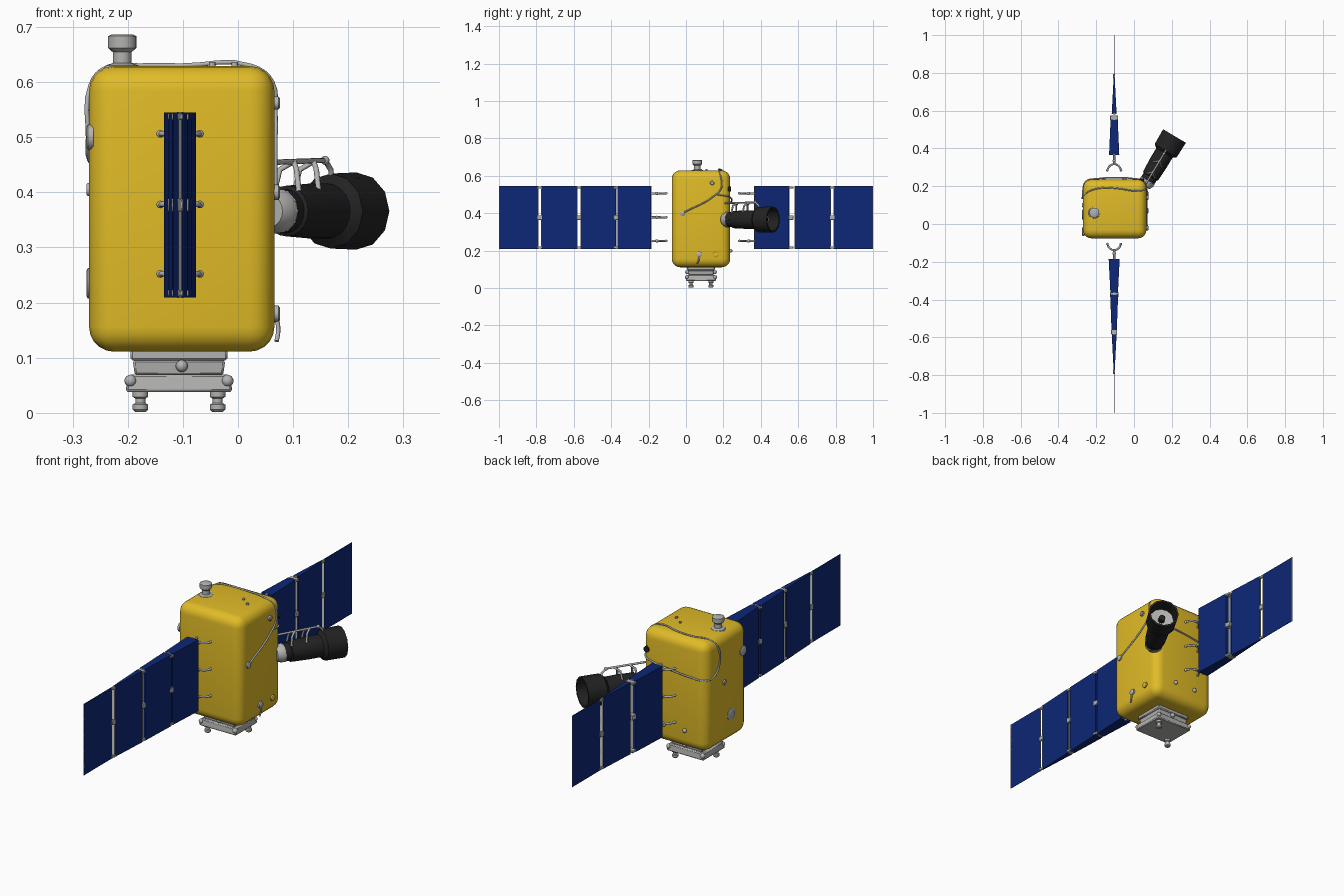
import bpy, bmesh, math
from mathutils import Vector

old = bpy.data.objects.get("Cube")
if old:
    bpy.data.objects.remove(old, do_unlink=True)


def material(name, rgb):
    m = bpy.data.materials.new(name)
    m.use_nodes = True
    m.diffuse_color = (*rgb, 1)
    m.node_tree.nodes["Principled BSDF"].inputs["Base Color"].default_value = (*rgb, 1)
    return m


YELLOW = material("foil_yellow", (0.75, 0.5, 0.02))
BLUE = material("panel_blue", (0.004, 0.02, 0.18))
GREY = material("metal_grey", (0.45, 0.45, 0.44))
BLACK = material("tube_black", (0.016, 0.016, 0.016))


def finish(bm, name, mat, angle=40):
    bmesh.ops.recalc_face_normals(bm, faces=bm.faces)
    me = bpy.data.meshes.new(name)
    bm.to_mesh(me)
    bm.free()
    me.materials.append(mat)
    for p in me.polygons:
        p.use_smooth = True
    me.set_sharp_from_angle(angle=math.radians(angle))
    ob = bpy.data.objects.new(name, me)
    bpy.context.collection.objects.link(ob)
    return ob


def box(name, centre, size, mat, bevel=0, segments=4, shape=None):
    """Box; shape(v) may move the corners before bevelling."""
    bm = bmesh.new()
    bmesh.ops.create_cube(bm, size=1)
    for v in bm.verts:
        v.co = Vector(centre) + v.co * Vector(size)
        if shape:
            shape(v)
    if bevel:
        bmesh.ops.bevel(bm, geom=bm.edges[:], offset=bevel, segments=segments,
                        profile=0.5, affect='EDGES')
    return finish(bm, name, mat)


def lathe(name, origin, axis, profile, mat, sides=16):
    """Spin (radius, distance) points round an axis."""
    bm = bmesh.new()
    turn = Vector(axis).to_track_quat('Z', 'Y')
    rings = []
    for r, h in profile:
        rings.append([bm.verts.new(Vector(origin) + turn @ Vector(
            (r * math.cos(a), r * math.sin(a), h)))
            for a in (math.tau * i / sides for i in range(sides))])
    for a, b in zip(rings, rings[1:]):
        for i in range(sides):
            j = (i + 1) % sides
            bm.faces.new((a[i], a[j], b[j], b[i]))
    bm.faces.new(rings[0])
    bm.faces.new(rings[-1])
    return finish(bm, name, mat)


def ball(name, centre, radius, mat):
    bm = bmesh.new()
    bmesh.ops.create_uvsphere(bm, u_segments=12, v_segments=8, radius=radius)
    bmesh.ops.translate(bm, verts=bm.verts, vec=Vector(centre))
    return finish(bm, name, mat)


def pipe(name, points, radius, mat, curved=True):
    cu = bpy.data.curves.new(name, 'CURVE')
    cu.dimensions = '3D'
    cu.bevel_depth = radius
    cu.bevel_resolution = 2
    cu.resolution_u = 4
    cu.use_fill_caps = True
    sp = cu.splines.new('BEZIER' if curved else 'POLY')
    pts = sp.bezier_points if curved else sp.points
    pts.add(len(points) - 1)
    for p, co in zip(pts, points):
        if curved:
            p.co = co
            p.handle_left_type = p.handle_right_type = 'AUTO'
        else:
            p.co = (*co, 1)
    cu.materials.append(mat)
    ob = bpy.data.objects.new(name, cu)
    bpy.context.collection.objects.link(ob)


# Main body
CX, CY = -0.102, 0.08
box("body", (CX, CY, 0.37), (0.336, 0.312, 0.518), YELLOW, 0.045, 5)

# Docking base: stacked tapered tiers
def tier(name, z0, z1, bottom, top):
    def shape(v):
        s = top if v.co.z > (z0 + z1) / 2 else bottom
        v.co.x = CX - 0.005 + math.copysign(s, v.co.x - CX + 0.005)
        v.co.y = CY + math.copysign(s * 0.84, v.co.y - CY)
    box(name, (CX - 0.005, CY, (z0 + z1) / 2), (0.1, 0.1, z1 - z0), GREY, 0.004, 1, shape)


tier("base_collar", 0.095, 0.115, 0.088, 0.088)
tier("base_neck", 0.068, 0.096, 0.08, 0.084)
tier("base_foot", 0.038, 0.07, 0.097, 0.092)
for s in (-1, 1):
    lathe("base_leg", (CX - 0.005 + s * 0.07, CY + s * 0.053, 0.002), (0, 0, 1),
          [(0.01, 0), (0.014, 0.004), (0.014, 0.013), (0.009, 0.016),
           (0.009, 0.024), (0.014, 0.027), (0.014, 0.038)], GREY)
    for t in (-1, 1):
        ball("base_corner_knob", (CX - 0.005 + s * 0.088, CY + t * 0.075, 0.058), 0.011, GREY)
    ball("base_side_knob", (CX, CY + s * 0.074, 0.085), 0.011, GREY)

# Top antenna
lathe("antenna", (-0.21, 0.06, 0.622), (0, 0, 1),
      [(0.034, 0), (0.03, 0.008), (0.017, 0.012), (0.017, 0.032), (0.026, 0.04),
       (0.026, 0.061), (0.02, 0.064)], GREY, 20)
for x, y in ((-0.047, 0.11), (-0.006, 0.08)):
    lathe("top_stud", (x, y, 0.62), (0, 0, 1), [(0.006, 0), (0.006, 0.016)], GREY, 10)

# Side fittings
for y, z, r, mat in ((0.14, 0.562, 0.012, GREY), (0.07, 0.18, 0.015, GREY),
                     (-0.02, 0.4, 0.014, GREY), (0.16, 0.178, 0.014, YELLOW)):
    lathe("left_fitting", (0.06, y, z), (1, 0, 0), [(r, 0), (r, 0.013), (r * 0.7, 0.016)], mat, 12)
pipe("lower_hook", [(0.07, 0.07, 0.175), (0.073, 0.068, 0.15), (0.07, 0.06, 0.13)], 0.004, GREY)
for y, z, r in ((-0.04, 0.5, 0.023), (0.05, 0.235, 0.028), (0.1, 0.405, 0.012)):
    lathe("right_disc", (-0.262, y, z), (-1, 0, 0), [(r, 0), (r, 0.01), (r * 0.8, 0.013)], GREY, 16)
lathe("rear_sensor", (0.04, 0.225, 0.53), (0, 1, 0), [(0.014, 0), (0.014, 0.016)], BLACK, 8)
for x in (-0.16, -0.05):
    ball("rear_knob", (x, 0.238, 0.2), 0.01, GREY)

# Cable looping round the upper body
pipe("cable", [(0.068, -0.02, 0.4), (0.068, 0.16, 0.5), (0.068, 0.19, 0.54),
               (0.062, 0.185, 0.6), (0.025, 0.175, 0.629), (-0.1, 0.19, 0.63),
               (-0.18, 0.19, 0.63), (-0.235, 0.175, 0.628), (-0.267, 0.15, 0.595),
               (-0.272, 0.14, 0.5), (-0.27, 0.18, 0.46), (-0.255, 0.225, 0.455),
               (-0.19, 0.24, 0.46), (-0.1, 0.245, 0.47), (0, 0.24, 0.48),
               (0.055, 0.225, 0.49), (0.068, 0.17, 0.5)], 0.004, GREY)

# Telescope
AX = Vector((0.514, 0.857, 0)).normalized()
T0 = Vector((0.055, 0.2, 0.366))
lathe("telescope_mount", T0, AX, [(0.03, 0), (0.041, 0.02), (0.041, 0.034)], GREY, 20)
lathe("telescope_tube", T0, AX, [(0.04, 0.034), (0.04, 0.06), (0.046, 0.064),
      (0.05, 0.15), (0.05, 0.215)], BLACK, 20)
lathe("telescope_hood", T0, AX, [(0.05, 0.205), (0.068, 0.22), (0.07, 0.31),
      (0.061, 0.31), (0.059, 0.235)], BLACK, 12)
lathe("telescope_mirror", T0, AX, [(0.056, 0.232), (0.056, 0.25), (0.015, 0.244)], GREY, 12)
lathe("telescope_sensor", T0, AX, [(0.015, 0.24), (0.015, 0.27)], BLACK, 12)
for i in range(12):
    a = math.tau * i / 12
    side = AX.cross(Vector((0, 0, 1)))
    ball("mount_bolt", T0 + AX * 0.034 + side * math.cos(a) * 0.037
         + Vector((0, 0, 0.037 * math.sin(a))), 0.005, GREY)

# Handrail above the telescope
def rail(d, up, off=0):
    return T0 + AX * d + Vector((off, -off * 0.6, up))


pipe("handrail", [rail(0.0, 0.088), rail(0.2, 0.092), rail(0.22, 0.075), rail(0.225, 0.05)], 0.005, GREY, False)
for d in (0.07, 0.14):
    for s in (-1, 1):
        pipe("rail_leg", [rail(d + 0.02, 0.09), rail(d, 0.075, s * 0.015),
                          rail(d - 0.005, 0.036, s * 0.022)], 0.005, GREY, False)
ball("rail_joint", rail(0.2, 0.092), 0.008, GREY)

# Solar wings: tapered panels from inner to outer edge
PX, ZC, H = -0.105, 0.377, 0.336


def panel(y0, y1, w0, w1):
    def shape(v):
        w = w0 if abs(v.co.y - y0) < abs(v.co.y - y1) else w1
        v.co.x = PX + math.copysign(w, v.co.x - PX)
    box("solar_panel", (PX, (y0 + y1) / 2, ZC), (0.1, abs(y1 - y0), H), BLUE, shape=shape)
    s = 1 if y1 > y0 else -1
    for y, w in ((y0, w0), (y1, w1)):
        box("panel_edge", (PX, y, ZC), (min(2 * w, 0.012), 0.004, H + 0.002), GREY)
    # hinges joining to the next panel outward
    if w1 > 0.002:
        for dz, h in ((-0.16, 0.012), (0, 0.024), (0.16, 0.012)):
            box("panel_hinge", (PX, y1 + s * 0.01, ZC + dz), (2 * w1 + 0.004, 0.026, h), GREY, 0.002, 1)


WING = ((0.186, 0.365, 0.029, 0.02), (0.374, 0.562, 0.021, 0.014),
        (0.582, 0.772, 0.013, 0.003), (0.79, 0.998, 0.001, 0.001))
for y0, y1, w0, w1 in WING:
    panel(-y0, -y1, w0, w1)
for (y0, y1), (w0, w1) in zip(((0.365, 0.552), (0.582, 0.772), (0.79, 0.998)),
                              ((0.027, 0.019), (0.013, 0.003), (0.001, 0.001))):
    panel(y0, y1, w0, w1)

# Forked brackets at the wing roots
for root, s in ((-0.186, -1), (0.365, 1)):
    for z in (0.252, 0.378, 0.506):
        pipe("bracket_stem", [(PX, root, z), (PX, root - s * 0.05, z)], 0.006, GREY, False)
        ball("bracket_joint", (PX, root - s * 0.03, z), 0.009, GREY)
        pipe("bracket_fork", [(PX - 0.037, root - s * 0.082, z), (PX - 0.026, root - s * 0.06, z),
                              (PX, root - s * 0.048, z), (PX + 0.026, root - s * 0.06, z),
                              (PX + 0.037, root - s * 0.082, z)], 0.005, GREY)
        for t in (-1, 1):
            ball("bracket_tip", (PX + t * 0.036, root - s * 0.08, z), 0.007, GREY)
